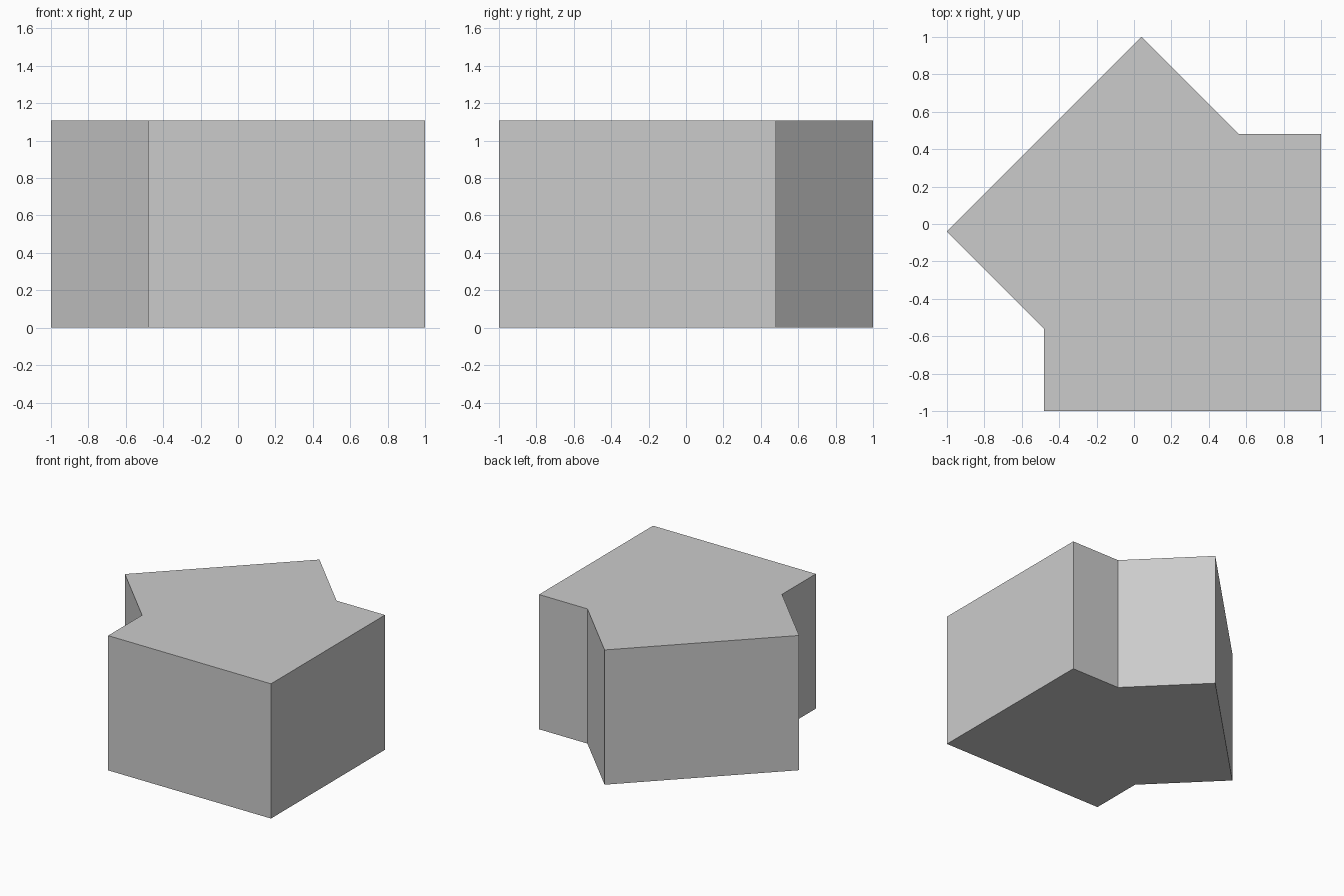
import bpy
import bmesh

if "Cube" in bpy.data.objects:
    bpy.data.objects.remove(bpy.data.objects["Cube"])

HEIGHT = 1.107

# Half outline, from the front right corner to the back tip;
# the other half is its mirror across the diagonal y = -x
half = [(1, -1), (1, 0.48), (0.56, 0.48), (0.04, 1)]
outline = half + [(-y, -x) for x, y in reversed(half[1:])]

# Solid prism: square block with a wedge across one corner
bm = bmesh.new()
base = bm.faces.new([bm.verts.new((x, y, 0)) for x, y in outline])
top = bmesh.ops.extrude_face_region(bm, geom=[base], use_keep_orig=True)["geom"]
bmesh.ops.translate(bm, vec=(0, 0, HEIGHT),
                    verts=[v for v in top if isinstance(v, bmesh.types.BMVert)])
bmesh.ops.recalc_face_normals(bm, faces=bm.faces)

mesh = bpy.data.meshes.new("arrow_block")
bm.to_mesh(mesh)
bm.free()
bpy.context.collection.objects.link(bpy.data.objects.new("arrow_block", mesh))
